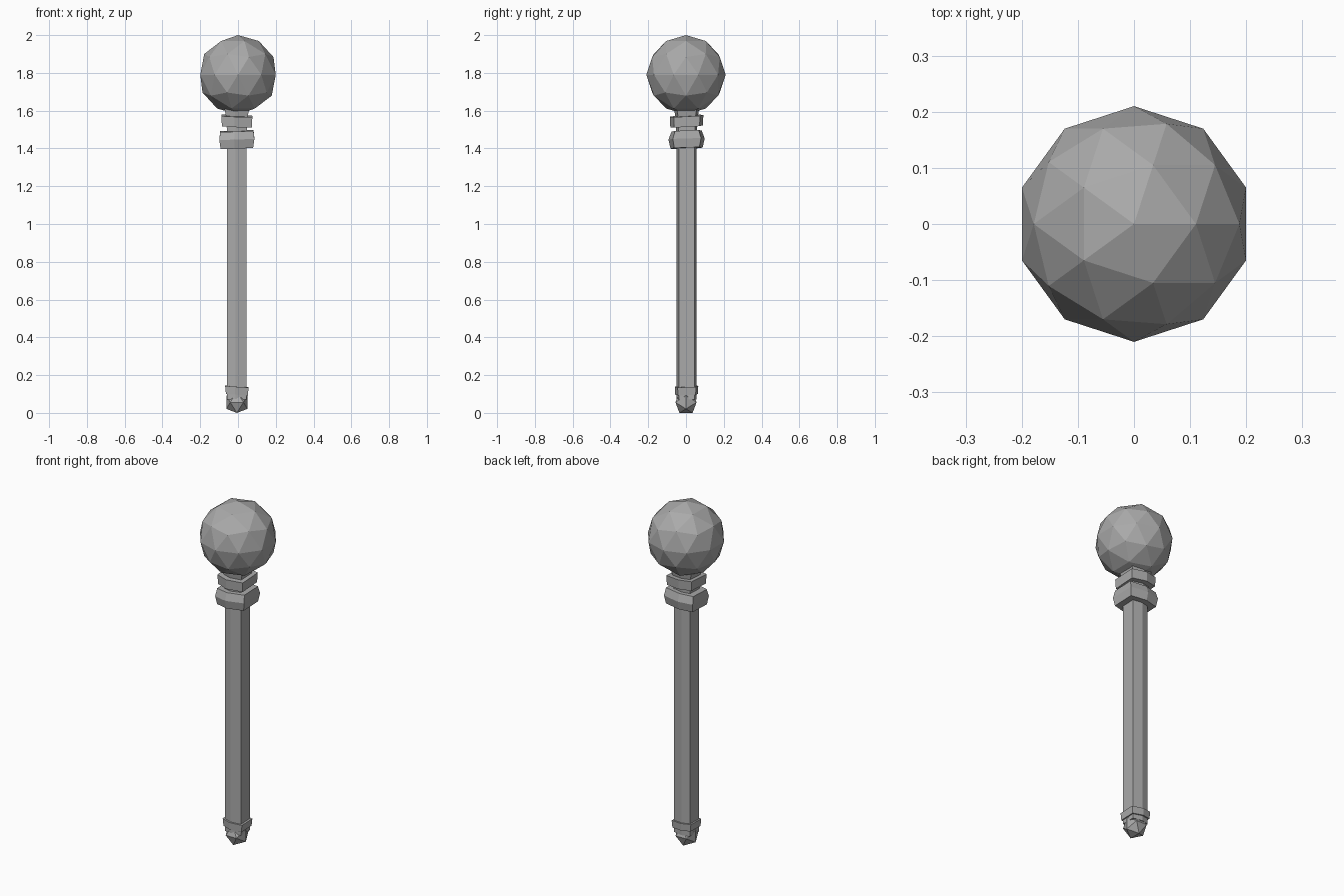
import bpy, bmesh, math
from mathutils import Matrix

cube = bpy.data.objects.get("Cube")
if cube:
    bpy.data.objects.remove(cube)

grey = bpy.data.materials.new("stone_grey")
grey.use_nodes = True
COLOUR = (0.4, 0.4, 0.4, 1)
grey.diffuse_color = COLOUR
grey.node_tree.nodes["Principled BSDF"].inputs["Base Color"].default_value = COLOUR

# Six-sided cross-section: flat sides with a shallow ridge front and back
SECTION = [(-1, -0.76), (-0.15, -1), (1, -0.76), (1, 0.8), (-0.1, 1), (-1, 0.8)]


def finish(name, bm):
    bmesh.ops.recalc_face_normals(bm, faces=bm.faces)
    mesh = bpy.data.meshes.new(name)
    bm.to_mesh(mesh)
    bm.free()
    mesh.materials.append(grey)
    obj = bpy.data.objects.new(name, mesh)
    bpy.context.collection.objects.link(obj)
    return obj


def loft(name, levels, centre=(-0.006, 0.003), tilt=(0, 0)):
    """Stack scaled cross-sections; levels are (z, half width x, half width y)."""
    bm = bmesh.new()
    rings = [[bm.verts.new((centre[0] + x * rx, centre[1] + y * ry,
                            z + x * tilt[0] + y * tilt[1])) for x, y in SECTION]
             for z, rx, ry in levels]
    for low, high in zip(rings, rings[1:]):
        for i in range(len(SECTION)):
            j = (i + 1) % len(SECTION)
            bm.faces.new((low[i], low[j], high[j], high[i]))
    bm.faces.new(rings[0][::-1])
    bm.faces.new(rings[-1])
    return finish(name, bm)


def ball(name, radius, centre, subdivisions, turn):
    bm = bmesh.new()
    bmesh.ops.create_icosphere(bm, subdivisions=subdivisions, radius=radius,
                               matrix=Matrix.Translation(centre) @ turn)
    return finish(name, bm)


# Faceted head
ball("head", 0.21, (0, 0, 1.79), 2, Matrix.Identity(4))

# Shaft and the neck that flares under the head
loft("shaft", [(0.07, 0.051, 0.053), (1.43, 0.051, 0.053)])
loft("neck", [(1.42, 0.051, 0.053), (1.56, 0.055, 0.058), (1.62, 0.068, 0.068)])

# Collars
loft("upper_collar", [(1.517, 0.079, 0.086), (1.572, 0.082, 0.089)],
     tilt=(-0.003, 0.005))
loft("lower_collar", [(1.402, 0.086, 0.085), (1.45, 0.093, 0.096), (1.492, 0.088, 0.08)],
     tilt=(0.003, 0.003))
loft("base_collar", [(0.098, 0.058, 0.06), (0.14, 0.062, 0.062)], tilt=(-0.004, 0.002))

# Pommel, resting on one edge
turn = Matrix.Rotation(math.radians(90), 4, "Z") @ Matrix.Rotation(math.radians(-31.7), 4, "Y")
ball("pommel", 0.066, (-0.006, 0, 0.056), 1, turn)
